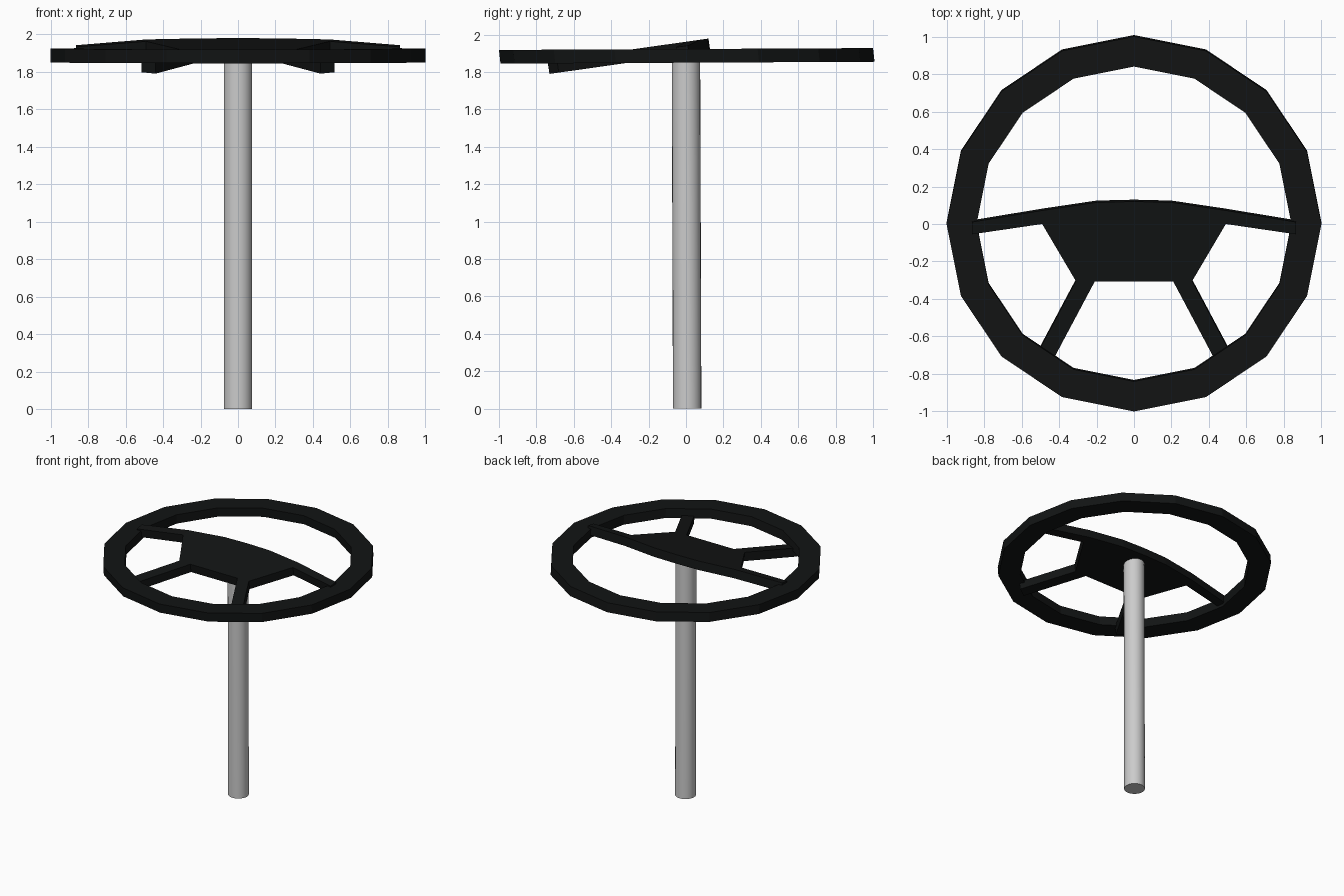
import bpy, bmesh, math
from mathutils import Vector

if "Cube" in bpy.data.objects:
    bpy.data.objects.remove(bpy.data.objects["Cube"])

black = bpy.data.materials.new("black_plastic")
black.diffuse_color = (0.006, 0.007, 0.007, 1)
black.use_nodes = True
black.node_tree.nodes["Principled BSDF"].inputs["Base Color"].default_value = black.diffuse_color


def slab(name, polys, height, offset):
    """Weld flat polygons into a sheet, lift by height(x, y), extrude by offset."""
    bm = bmesh.new()
    for poly in polys:
        bm.faces.new([bm.verts.new((x, y, height(x, y))) for x, y in poly])
    bmesh.ops.remove_doubles(bm, verts=bm.verts[:], dist=0.0005)
    bmesh.ops.recalc_face_normals(bm, faces=bm.faces[:])
    top = bm.faces[:]
    dup = bmesh.ops.extrude_face_region(bm, geom=top, use_keep_orig=True)
    moved = [g for g in dup["geom"] if isinstance(g, bmesh.types.BMVert)]
    bmesh.ops.translate(bm, verts=moved, vec=Vector(offset))
    bmesh.ops.recalc_face_normals(bm, faces=bm.faces[:])
    me = bpy.data.meshes.new(name)
    bm.to_mesh(me)
    bm.free()
    me.materials.append(black)
    ob = bpy.data.objects.new(name, me)
    bpy.context.collection.objects.link(ob)
    return ob


# Rim: 16-sided flat ring, slightly raked
SIDES, OUTER, INNER = 16, 1.0, 0.84


def ring_point(i, r):
    a = 2 * math.pi * (i % SIDES) / SIDES
    return (r * math.cos(a), r * math.sin(a))


ring = [[ring_point(i, OUTER), ring_point(i + 1, OUTER),
         ring_point(i + 1, INNER), ring_point(i, INNER)] for i in range(SIDES)]
slab("wheel_rim", ring, lambda x, y: 1.923 + 0.005 * y, (0, 0.008, -0.073))

# Hub plate with side spokes and lower spokes, tilted back
half = [
    [(0, .12), (.2, .115), (.49, .072), (.49, 0), (.31, -.305), (.21, -.308), (0, -.308)],
    [(.49, .072), (.865, .01), (.865, -.055), (.49, 0)],
    [(.31, -.305), (.515, -.69), (.44, -.74), (.21, -.308)],
]
plate = half + [[(-x, y) for x, y in reversed(p)] for p in half]
slab("hub_and_spokes", plate,
     lambda x, y: 1.962 + 0.142 * y - (0.022 if abs(x) > 0.8 else 0),
     (0, 0.01, -0.067))

# Steering column
bpy.ops.mesh.primitive_cylinder_add(vertices=24, radius=0.076, depth=1.91,
                                    location=(0, 0.003, 0.955),
                                    rotation=(math.radians(0.2), 0, 0))
col = bpy.context.object
col.name = "steering_column"
bpy.ops.object.shade_smooth_by_angle(angle=math.radians(40))
